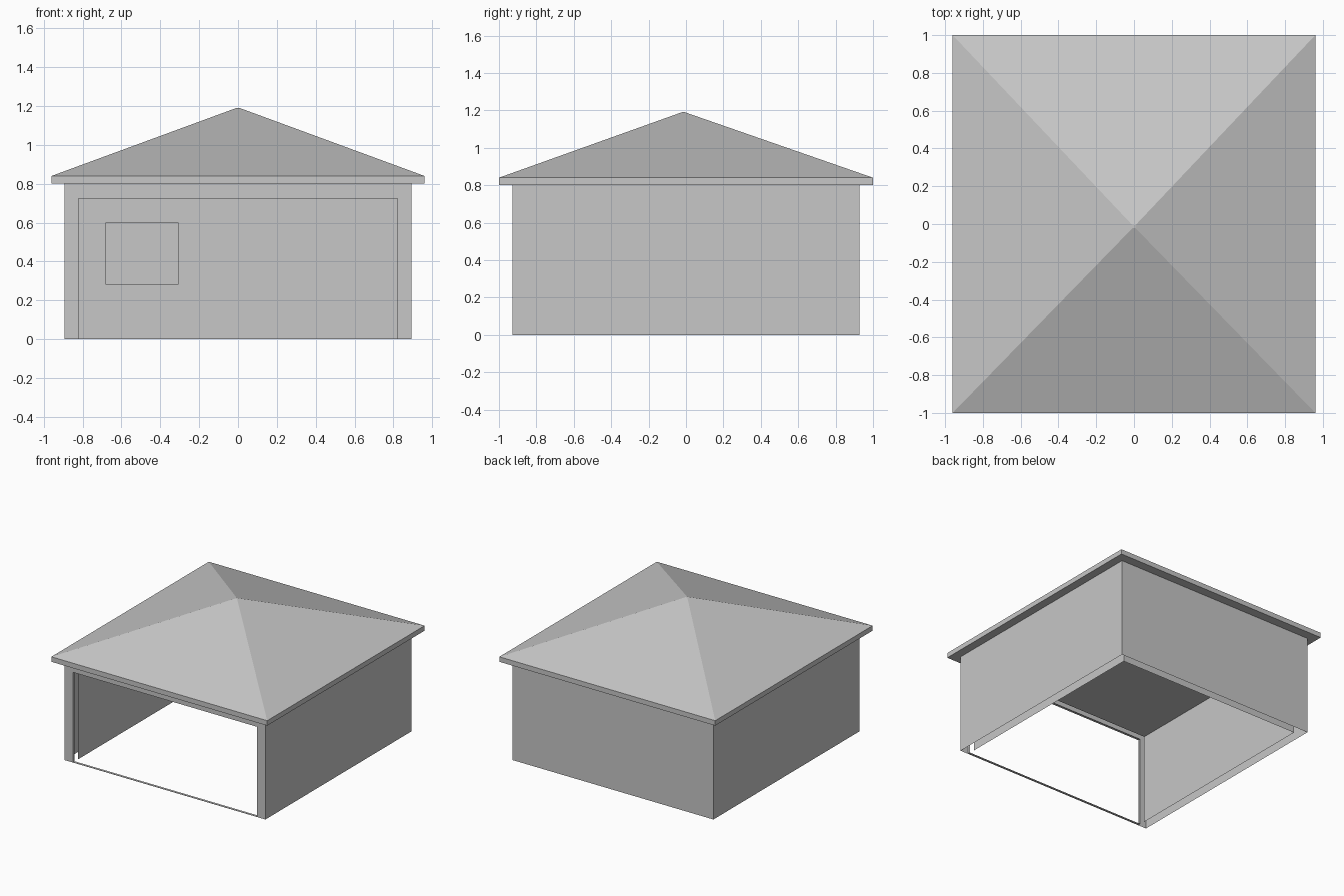
import bpy
import bmesh

cube = bpy.data.objects.get("Cube")
if cube:
    bpy.data.objects.remove(cube, do_unlink=True)

grey = bpy.data.materials.new("plain_grey")
grey.use_nodes = True
colour = (0.57, 0.57, 0.57, 1)
grey.diffuse_color = colour
grey.node_tree.nodes["Principled BSDF"].inputs["Base Color"].default_value = colour

# Main sizes
OUT_X, OUT_Y, WALL_TOP = 0.893, 0.927, 0.80
IN_X, IN_Y, CEILING = 0.82, 0.86, 0.725
EAVE_X, EAVE_Y, EAVE_TOP, PEAK = 0.96, 1.0, 0.84, 1.19
REVEAL, SILL = 0.02, 0.003


def face(bm, *points):
    return bm.faces.new([bm.verts.new(p) for p in points])


def finish(name, bm):
    bmesh.ops.remove_doubles(bm, verts=bm.verts, dist=0.0005)
    mesh = bpy.data.meshes.new(name)
    bm.to_mesh(mesh)
    bm.free()
    mesh.materials.append(grey)
    obj = bpy.data.objects.new(name, mesh)
    bpy.context.collection.objects.link(obj)
    return obj


def rect(x0, x1, z0, z1, y):
    """Corners of an upright rectangle, counter-clockwise from the front."""
    return [(x0, y, z0), (x1, y, z0), (x1, y, z1), (x0, y, z1)]


def pierced_panel(bm, outer, hole, y):
    """Front-facing panel with a rectangular hole and a shallow reveal."""
    a, b = rect(*outer, y), rect(*hole, y)
    c = rect(*hole, y + REVEAL)
    for i in range(4):
        j = (i + 1) % 4
        face(bm, a[i], a[j], b[j], b[i])
        face(bm, b[i], b[j], c[j], c[i])


def side_and_back(bm, x, y0, y1, top, inward, back=True):
    """Two side sheets, and a back sheet if wanted, without thickness."""
    for s in (-1, 1):
        pts = [(s * x, y0, 0), (s * x, y1, 0), (s * x, y1, top), (s * x, y0, top)]
        face(bm, *(pts if (s > 0) != inward else pts[::-1]))
    if back:
        face(bm, *rect(-x, x, 0, top, y1)[::-1])


# Outer walls, with the wide doorway in the front
bm = bmesh.new()
side_and_back(bm, OUT_X, -OUT_Y, OUT_Y, WALL_TOP, inward=False)
pierced_panel(bm, (-OUT_X, OUT_X, 0, WALL_TOP), (-IN_X, IN_X, SILL, CEILING), -OUT_Y)
finish("outer_walls", bm)

# Inner lining: sides, ceiling and a back sheet with a window opening
bm = bmesh.new()
side_and_back(bm, IN_X, -IN_Y, IN_Y, CEILING, inward=True, back=False)
pierced_panel(bm, (-IN_X, IN_X, 0, CEILING), (-0.68, -0.31, 0.28, 0.60), IN_Y)
face(bm, (-IN_X, -IN_Y, CEILING), (-IN_X, IN_Y, CEILING),
     (IN_X, IN_Y, CEILING), (IN_X, -IN_Y, CEILING))
finish("inner_lining", bm)

# Hipped roof: eave slab rising to a tiny flat peak
bm = bmesh.new()
rings = []
for x, y0, y1, z in ((EAVE_X, -EAVE_Y, EAVE_Y, WALL_TOP),
                     (EAVE_X, -EAVE_Y, EAVE_Y, EAVE_TOP),
                     (0.008, -0.022, -0.006, PEAK)):
    rings.append([bm.verts.new(p) for p in
                  ((-x, y0, z), (x, y0, z), (x, y1, z), (-x, y1, z))])
for low, high in zip(rings, rings[1:]):
    for i in range(4):
        j = (i + 1) % 4
        bm.faces.new((low[i], low[j], high[j], high[i]))
bm.faces.new(rings[0][::-1])
bm.faces.new(rings[-1])
finish("hipped_roof", bm)
